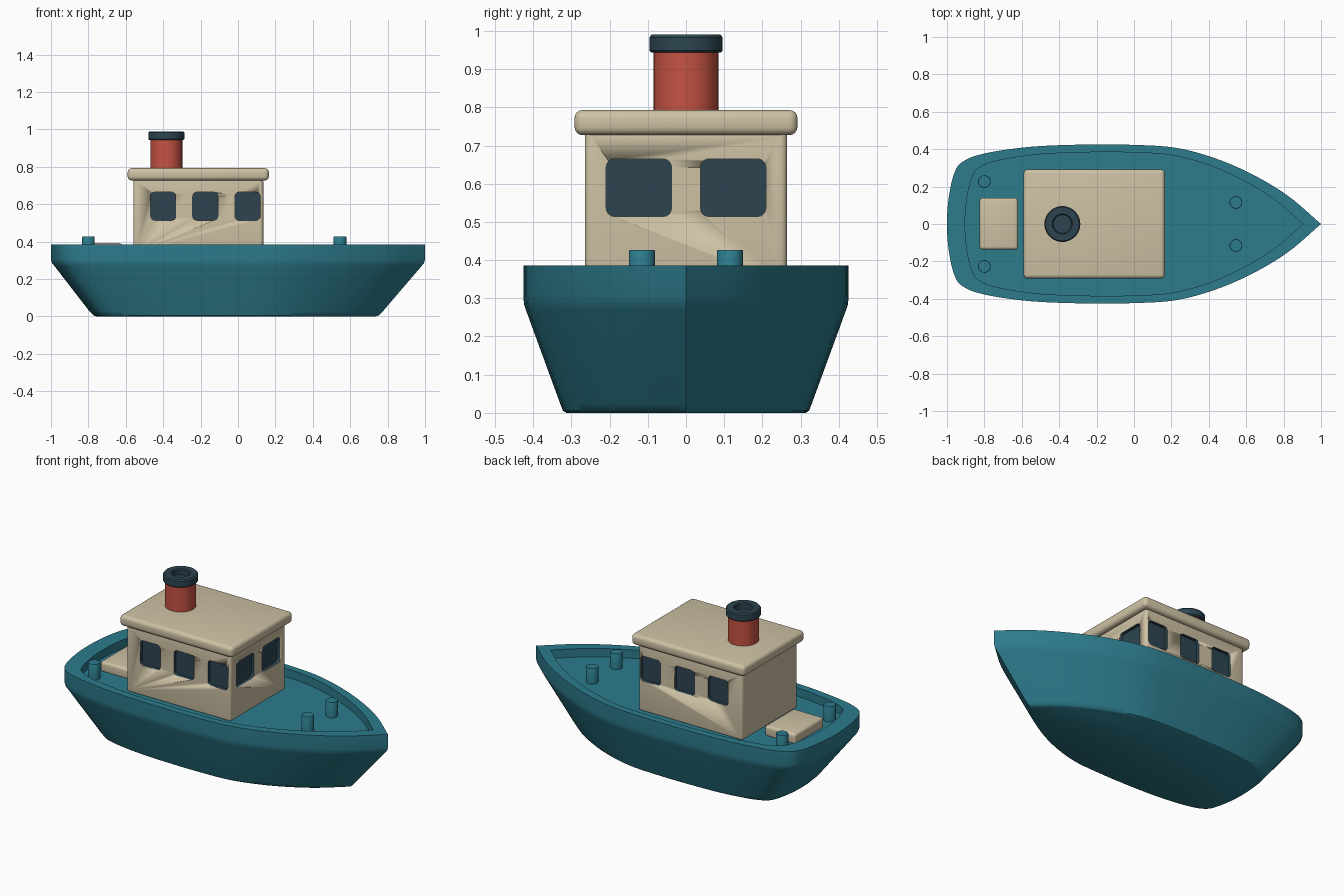
import bpy, bmesh, math
from mathutils import Vector

if "Cube" in bpy.data.objects:
    bpy.data.objects.remove(bpy.data.objects["Cube"])


def material(name, rgb):
    m = bpy.data.materials.new(name)
    m.diffuse_color = (*rgb, 1)
    m.use_nodes = True
    m.node_tree.nodes["Principled BSDF"].inputs["Base Color"].default_value = m.diffuse_color
    return m


TEAL = material("teal paint", (0.026, 0.20, 0.265))
CREAM = material("cream paint", (0.62, 0.54, 0.375))
RED = material("red paint", (0.56, 0.085, 0.055))
DARK = material("dark slate", (0.026, 0.06, 0.083))


def finish(bm, name, mat, angle=35):
    bmesh.ops.recalc_face_normals(bm, faces=bm.faces[:])
    me = bpy.data.meshes.new(name)
    bm.to_mesh(me)
    bm.free()
    me.materials.append(mat)
    ob = bpy.data.objects.new(name, me)
    bpy.context.collection.objects.link(ob)
    bpy.ops.object.select_all(action='DESELECT')
    ob.select_set(True)
    bpy.context.view_layer.objects.active = ob
    bpy.ops.object.shade_smooth_by_angle(angle=math.radians(angle))
    return ob


def add_box(bm, lo, hi, bevel, axis=None, segments=4):
    """Box between two corners; bevel all edges or only those along one axis."""
    lo, hi = Vector(lo), Vector(hi)
    verts = bmesh.ops.create_cube(bm, size=1)['verts']
    for v in verts:
        v.co = (lo + hi) / 2 + v.co * (hi - lo)
    edges = {e for v in verts for e in v.link_edges}
    if axis is not None:
        edges = {e for e in edges
                 if abs((e.verts[0].co - e.verts[1].co)[axis]) > 1e-5}
    bmesh.ops.bevel(bm, geom=list(edges), offset=bevel, segments=segments,
                    profile=0.5, affect='EDGES')


def box(name, lo, hi, bevel, mat, axis=None):
    bm = bmesh.new()
    add_box(bm, lo, hi, bevel, axis)
    return finish(bm, name, mat)


def loft(name, rings, mat, caps=True):
    """Skin closed rings of points, capping both ends."""
    bm = bmesh.new()
    loops = [[bm.verts.new(p) for p in ring] for ring in rings]
    n = len(loops[0])
    for a, b in zip(loops, loops[1:]):
        for i in range(n):
            j = (i + 1) % n
            bm.faces.new((a[i], a[j], b[j], b[i]))
    bm.faces.new(loops[0][::-1])
    bm.faces.new(loops[-1])
    return finish(bm, name, mat)


def lathe(name, x, y, profile, mat, n=40):
    rings = [[(x + r * math.cos(2 * math.pi * i / n),
               y + r * math.sin(2 * math.pi * i / n), z) for i in range(n)]
             for r, z in profile]
    return loft(name, rings, mat)


# Hull plan: smooth half outline from stern to bow, then mirrored
half = [(-1, 0), (-0.992, 0.13), (-0.965, 0.26), (-0.92, 0.33), (-0.8, 0.377),
        (-0.55, 0.413), (-0.25, 0.425), (0.0, 0.423), (0.22, 0.408),
        (0.42, 0.356), (0.62, 0.272), (0.82, 0.153), (1, 0)]
pts = [Vector(p) for p in half]
pts = [Vector((pts[1].x, -pts[1].y))] + pts + [2 * pts[-1] - pts[-2]]
curve = []
for i in range(1, len(pts) - 2):
    a, b, c, d = pts[i - 1:i + 3]
    for k in range(5):
        t = k / 5
        curve.append(0.5 * (2 * b + (c - a) * t + (2 * a - 5 * b + 4 * c - d) * t * t
                            + (3 * b - a - 3 * c + d) * t ** 3))
curve.append(Vector((1, 0)))
outline = curve + [Vector((p.x, -p.y)) for p in curve[-2:0:-1]]

# Hull with rounded keel edge, flared sides, flat rail and sunken deck
levels = [(0.745, 0.735, 0.0), (0.763, 0.757, 0.006), (0.783, 0.775, 0.026),
          (0.98, 0.983, 0.268), (0.994, 0.996, 0.285), (1, 1, 0.305),
          (1, 1, 0.386), (0.903, 0.903, 0.386), (0.903, 0.903, 0.335)]
loft("hull", [[(p.x * sx - 0.01 * (sx < 0.8), p.y * sy, z) for p in outline]
              for sx, sy, z in levels], TEAL)

# Cabin with recessed windows
cabin = box("cabin", (-0.56, -0.265, 0.325), (0.135, 0.265, 0.74), 0.018, CREAM)
bm = bmesh.new()
for s in (-1, 1):
    for cx in (-0.4, -0.175, 0.051):
        y0, y1 = sorted((s * 0.245, s * 0.30))
        add_box(bm, (cx - 0.067, y0, 0.514), (cx + 0.067, y1, 0.665), 0.022, axis=1)
    y0, y1 = sorted((s * 0.038, s * 0.209))
    add_box(bm, (0.115, y0, 0.514), (0.17, y1, 0.665), 0.022, axis=0)
cutter = finish(bm, "window_cutter", DARK)
cutter.hide_render = True
cut = cabin.modifiers.new("windows", 'BOOLEAN')
cut.object = cutter
cut.operation = 'DIFFERENCE'
cut.solver = 'EXACT'
cut.material_mode = 'TRANSFER'
bpy.ops.object.select_all(action='DESELECT')
cabin.select_set(True)
bpy.context.view_layer.objects.active = cabin
bpy.ops.object.modifier_apply(modifier=cut.name)
bpy.data.objects.remove(cutter)

# Roof slab and aft hatch
box("roof", (-0.59, -0.292, 0.727), (0.165, 0.292, 0.793), 0.022, CREAM)
box("hatch", (-0.825, -0.137, 0.325), (-0.62, 0.139, 0.392), 0.016, CREAM)

# Funnel and its hollow cap
lathe("funnel", -0.383, 0, [(0.085, 0.785), (0.085, 0.95)], RED)
lathe("funnel_cap", -0.383, 0,
      [(0.09, 0.943), (0.096, 0.949), (0.096, 0.983), (0.09, 0.99),
       (0.054, 0.99), (0.049, 0.985), (0.049, 0.955)], DARK)

# Mooring posts
for s, side in ((-1, "right"), (1, "left")):
    for x, y, place in ((-0.8, 0.227, "stern"), (0.545, 0.115, "bow")):
        lathe(f"{place}_post_{side}", x, s * y,
              [(0.034, 0.33), (0.034, 0.424), (0.032, 0.427)], TEAL, 24)
